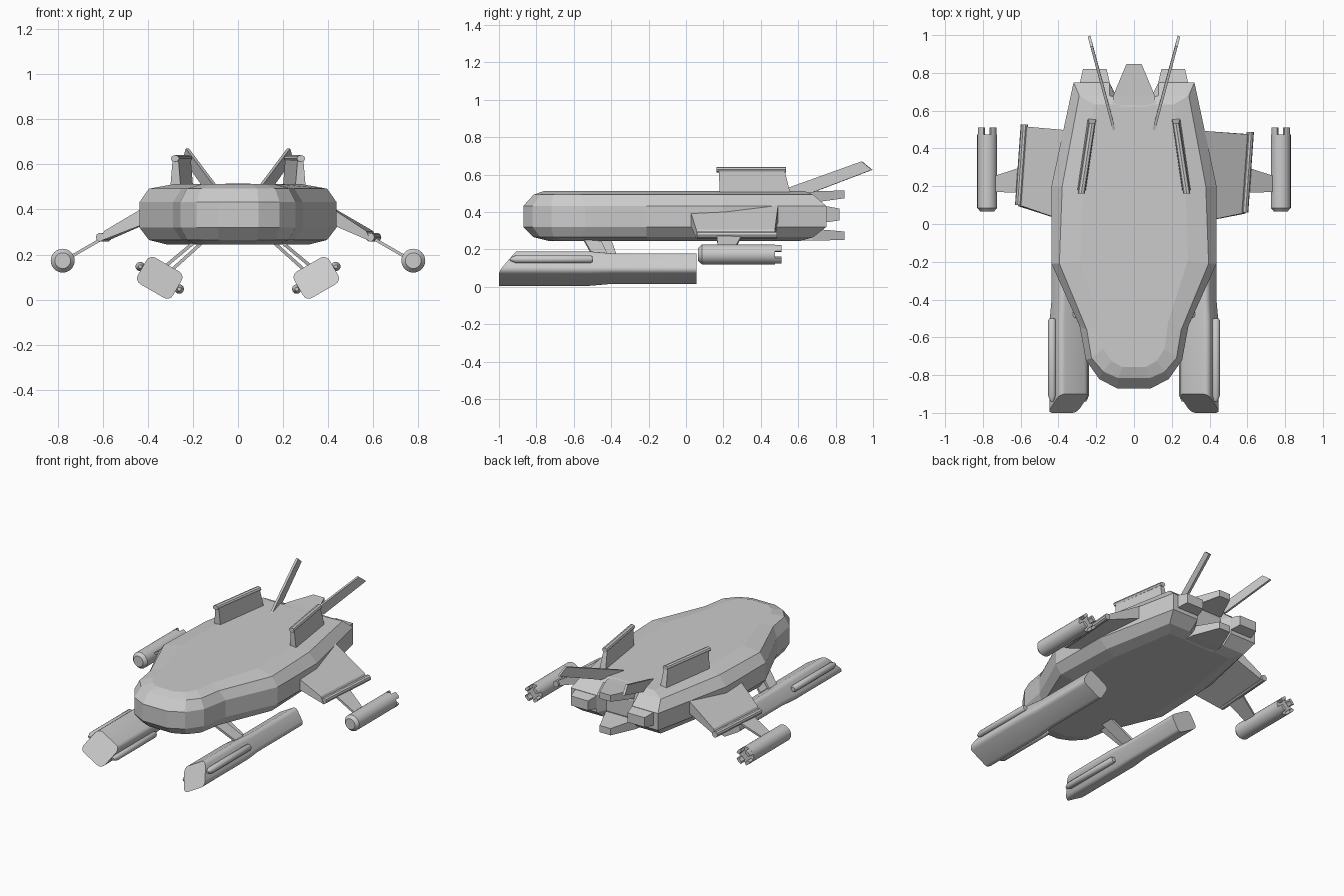
import bpy, bmesh
from math import sin, cos, pi, radians

if "Cube" in bpy.data.objects:
    bpy.data.objects.remove(bpy.data.objects["Cube"])


def loft(name, rings, smooth=False):
    """Skin a list of equal-length point rings and cap both ends."""
    bm = bmesh.new()
    vs = [[bm.verts.new(p) for p in r] for r in rings]
    n = len(rings[0])
    for a, b in zip(vs, vs[1:]):
        for i in range(n):
            j = (i + 1) % n
            bm.faces.new((a[i], a[j], b[j], b[i]))
    bm.faces.new(vs[0])
    bm.faces.new(vs[-1])
    bmesh.ops.recalc_face_normals(bm, faces=bm.faces)
    me = bpy.data.meshes.new(name)
    bm.to_mesh(me)
    bm.free()
    ob = bpy.data.objects.new(name, me)
    bpy.context.collection.objects.link(ob)
    if smooth:
        bpy.ops.object.select_all(action='DESELECT')
        ob.select_set(True)
        bpy.context.view_layer.objects.active = ob
        bpy.ops.object.shade_smooth_by_angle(angle=radians(35))
    return ob


def tube(name, x, z, stations, n=20):
    """Round body along y from (y, radius) stations."""
    return loft(name, [[(x + r * cos(2 * pi * i / n), y, z + r * sin(2 * pi * i / n))
                        for i in range(n)] for y, r in stations], True)


def flip(s, rings):
    return [[(s * x, y, z) for x, y, z in r] for r in rings]


def plate(name, s, pts, t):
    """Thin plate through four points, thickened by the offset t."""
    lo = [tuple(c - d for c, d in zip(p, t)) for p in pts]
    hi = [tuple(c + d for c, d in zip(p, t)) for p in pts]
    return loft(name, flip(s, [lo, hi]))


# Hull: half outlines from the rear notch to the nose, stacked as bands
wide = [(.10, .69), (.13, .75), (.32, .75), (.437, .2), (.437, -.21), (.288, -.54),
        (.255, -.72), (.185, -.82), (.09, -.87)]
inset = [(.10, .67), (.13, .68), (.29, .68), (.38, .2), (.395, -.21), (.25, -.56),
         (.225, -.71), (.165, -.78), (.085, -.815)]


def hull_ring(half, z, sx=1, sy=1):
    pts = [(x * sx, y * sy, z) for x, y in half]
    return pts + [(-x, y, z) for x, y, z in reversed(pts)]


loft("hull", [hull_ring(inset, .245, .8, .9), hull_ring(inset, .265),
              hull_ring(wide, .32), hull_ring(wide, .432),
              hull_ring(inset, .492), hull_ring(inset, .512, .72, .93)])

# Tapered tail plates above and below the rear notch
for name, z0, z1, z2, z3 in (("upper_tail_plate", .45, .51, .473, .515),
                             ("lower_tail_plate", .247, .31, .25, .295)):
    loft(name, [[(-w, y, a), (w, y, a), (w, y, b), (-w, y, b)]
                for w, y, a, b in ((.115, .62, z0, z1), (.11, .68, z0, z1),
                                   (.04, .848, z2, z3))])

# Pontoon cross-section: rounded rectangle tilted in the x-z plane
TILT = radians(-30)


def place(u, v):
    return (-.347 + u * cos(TILT) - v * sin(TILT), .097 + u * sin(TILT) + v * cos(TILT))


def pontoon_ring(y, k, slant=0):
    hw, hh, r = .09 * k, .0675 * k, .03 * k
    ring = []
    for q, (a, b) in enumerate(((1, 1), (-1, 1), (-1, -1), (1, -1))):
        for i in range(5):
            t = pi / 2 * (q + i / 4)
            v = b * (hh - r) + r * sin(t)
            x, z = place(a * (hw - r) + r * cos(t), v)
            ring.append((x, y + slant * (v + hh) / (2 * hh), z))
    return ring


for s, side in ((-1, "right"), (1, "left")):
    # Pontoon with a raked front face and slimmer rear half
    loft(side + "_pontoon", flip(s, [pontoon_ring(-1, 1, .1), pontoon_ring(-.52, 1),
                                     pontoon_ring(-.40, .89), pontoon_ring(.055, .89)]), True)
    for u, tag in ((-.1, "outer"), (.1, "inner")):
        x, z = place(u, 0)
        tube(f"{side}_{tag}_pontoon_rail", s * x, z,
             [(-.94, .008), (-.91, .021), (-.51, .021), (-.5, .015)], 14)
    # Pontoon struts
    for k, (x0, x1, z1, ya, yb) in enumerate(((.17, .32, .15, -.56, -.46),
                                              (.135, .29, .135, -.50, -.41))):
        plate(f"{side}_pontoon_strut_{k + 1}", -s,
              [(x0, ya, .275), (x0, ya + .09, .275), (x1, yb + .05, z1), (x1, yb - .03, z1)],
              (.004, 0, .006))

for s, side in ((1, "right"), (-1, "left")):
    # Rear engine boxes
    loft(side + "_engine", flip(s, [
        [(a, y, c), (b, y, c), (b, y, d), (a, y, d)] for a, b, y, c, d in
        ((.13, .285, .70, .345, .43), (.13, .285, .755, .345, .43),
         (.145, .27, .82, .355, .418))]))

    # Upright fins, toed in at the rear, with a rounded top rail
    def fin_ring(z, y0, y1, t):
        xa, xb = .277, .222
        return [(xa - t, y0, z), (xa + t, y0, z), (xb + t, y1, z), (xb - t, y1, z)]
    loft(side + "_fin", flip(s, [fin_ring(.48, .18, .555, .024), fin_ring(.51, .18, .555, .022),
                                 fin_ring(.632, .175, .525, .012)]))
    rail = []
    for y, x in ((.162, .279), (.535, .222)):
        rail.append([(x + .019 * cos(i * pi / 4), y, .626 + .015 * sin(i * pi / 4))
                     for i in range(8)])
    loft(side + "_fin_rail", flip(s, rail), True)

    # Swept tail blades
    plate(side + "_tail_blade", s, [(.10, .48, .505), (.153, .68, .505),
                                    (.238, .995, .625), (.224, .94, .67)], (.007, -.002, 0))

    # Drooping wings, slightly different in plan on each side
    yf, yr, xf, xr = (.055, .475, .59, .62) if s > 0 else (.095, .515, .615, .585)
    root = [(.34, .007, .455), (.34, .495, .455), (.34, .495, .365), (.34, .007, .365)]
    tip = [(xf - .022, yf, .305), (xr - .022, yr, .305), (xr, yr, .258), (xf, yf, .258)]
    loft(side + "_wing", flip(s, [root, tip]))
    edge = [[(x - .005 + .02 * cos(i * pi / 5), y, .277 + .02 * sin(i * pi / 5))
             for i in range(10)] for x, y in ((xf, yf + .005), (xr, yr + .012))]
    loft(side + "_wing_tip", flip(s, edge), True)

    # Gun pylon
    plate(side + "_gun_pylon", s, [(.58, .165, .283), (.58, .305, .283),
                                   (.75, .25, .185), (.75, .17, .185)], (.003, 0, .006))

    # Gun barrel with chamfered front and a four-toothed rear crown
    gx, gz = s * .777, .173
    tube(side + "_gun", gx, gz, [(.065, .035), (.085, .053), (.475, .053)], 24)
    for k in range(4):
        sect = []
        arc = [radians(45 + 90 * k + d) for d in (-24, -8, 8, 24)]
        for r, angles in ((.053, arc), (.034, arc[::-1])):
            sect += [(gx + r * cos(a), gz + r * sin(a)) for a in angles]
        loft(f"{side}_gun_tooth_{k + 1}", [[(x, y, z) for x, z in sect] for y in (.46, .51)])
